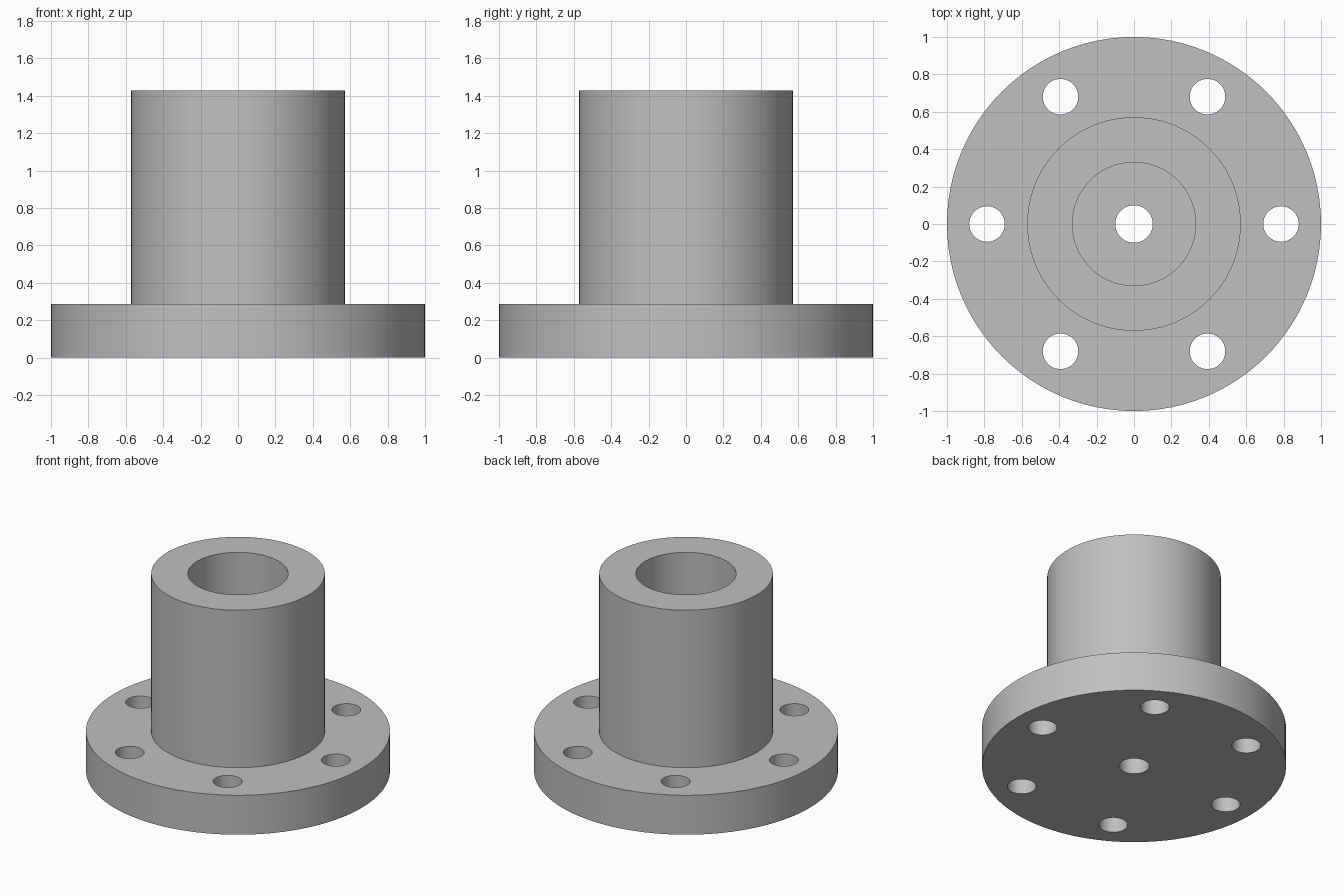
import bpy, bmesh
from math import cos, sin, radians, tau
from mathutils import Vector

cube = bpy.data.objects.get("Cube")
if cube:
    bpy.data.objects.remove(cube, do_unlink=True)

grey = bpy.data.materials.new("plain grey")
grey.use_nodes = True
colour = (0.53, 0.53, 0.53, 1)
grey.diffuse_color = colour
grey.node_tree.nodes["Principled BSDF"].inputs["Base Color"].default_value = colour

FLANGE_TOP, TOP = 0.286, 1.429


def lathe(name, profile, steps=96):
    """Revolve a closed (radius, height) outline around z."""
    bm = bmesh.new()
    verts = [bm.verts.new((r, 0, z)) for r, z in profile]
    edges = [bm.edges.new((v, verts[i - 1])) for i, v in enumerate(verts)]
    bmesh.ops.spin(bm, geom=verts + edges, cent=(0, 0, 0), axis=(0, 0, 1),
                   angle=tau, steps=steps, use_merge=True)
    bmesh.ops.remove_doubles(bm, verts=bm.verts, dist=1e-5)
    bmesh.ops.recalc_face_normals(bm, faces=bm.faces)
    mesh = bpy.data.meshes.new(name)
    bm.to_mesh(mesh)
    bm.free()
    obj = bpy.data.objects.new(name, mesh)
    bpy.context.collection.objects.link(obj)
    mesh.materials.append(grey)
    return obj


# Flange, hollow boss and small through hole in one outline
body = lathe("flanged_bushing", [
    (0.10, 0), (1, 0), (1, FLANGE_TOP), (0.571, FLANGE_TOP), (0.571, TOP),
    (0.33, TOP), (0.33, FLANGE_TOP), (0.10, FLANGE_TOP)])

# Six bolt holes on a circle
bm = bmesh.new()
for i in range(6):
    a = radians(60 * i)
    made = bmesh.ops.create_cone(bm, cap_ends=True, segments=48,
                                 radius1=0.095, radius2=0.095, depth=1)
    bmesh.ops.translate(bm, verts=made["verts"],
                        vec=Vector((0.786 * cos(a), 0.786 * sin(a), 0)))
mesh = bpy.data.meshes.new("bolt_hole_cutter")
bm.to_mesh(mesh)
bm.free()
mesh.materials.append(grey)
cutter = bpy.data.objects.new("bolt_hole_cutter", mesh)
bpy.context.collection.objects.link(cutter)

bpy.context.view_layer.objects.active = body
body.select_set(True)
cut = body.modifiers.new("bolt_holes", "BOOLEAN")
cut.operation, cut.solver, cut.object = "DIFFERENCE", "EXACT", cutter
bpy.ops.object.modifier_apply(modifier=cut.name)
bpy.data.objects.remove(cutter, do_unlink=True)

bpy.ops.object.select_all(action="DESELECT")
body.select_set(True)
bpy.ops.object.shade_smooth_by_angle(angle=radians(30))
